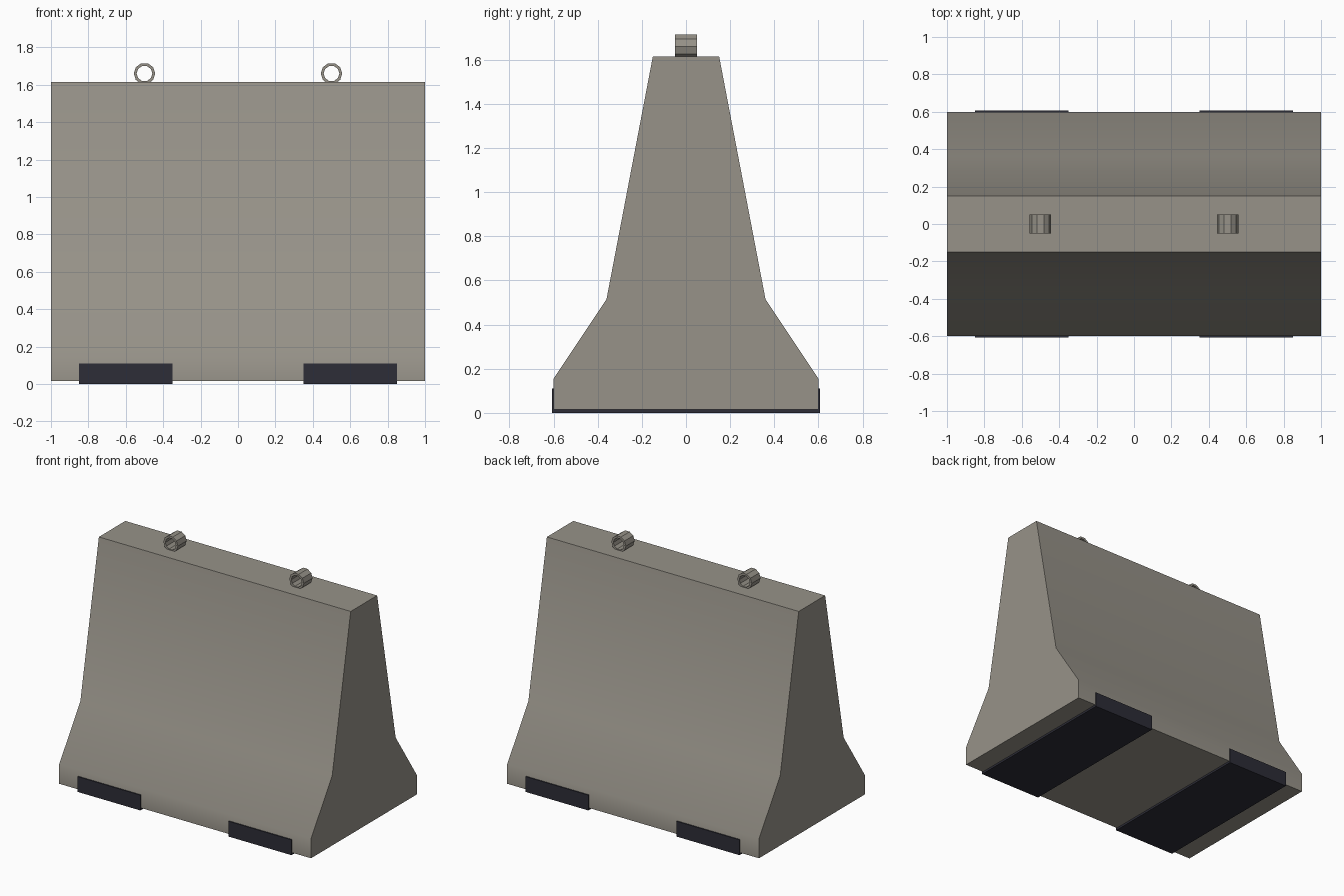
import bpy, bmesh, math
from mathutils import Matrix

cube = bpy.data.objects.get("Cube")
if cube:
    bpy.data.objects.remove(cube, do_unlink=True)


def material(name, color):
    m = bpy.data.materials.new(name)
    m.use_nodes = True
    m.diffuse_color = color
    bsdf = m.node_tree.nodes["Principled BSDF"]
    bsdf.inputs["Base Color"].default_value = color
    bsdf.inputs["Roughness"].default_value = 0.9
    return m


concrete = material("concrete_grey", (0.31, 0.29, 0.25, 1))
rubber = material("dark_rubber", (0.026, 0.026, 0.038, 1))


def make_object(name, bm, mat):
    bmesh.ops.recalc_face_normals(bm, faces=bm.faces[:])
    mesh = bpy.data.meshes.new(name)
    bm.to_mesh(mesh)
    bm.free()
    mesh.materials.append(mat)
    ob = bpy.data.objects.new(name, mesh)
    bpy.context.scene.collection.objects.link(ob)
    return ob


# Barrier body: half profile mirrored across y, extruded along x
half = [(0.6, 0.015), (0.6, 0.155), (0.36, 0.515), (0.15, 1.615)]
profile = half + [(-y, z) for y, z in reversed(half)]
bm = bmesh.new()
face = bm.faces.new([bm.verts.new((-1, y, z)) for y, z in profile])
ext = bmesh.ops.extrude_face_region(bm, geom=[face], use_keep_orig=True)
bmesh.ops.translate(bm, vec=(2, 0, 0),
                    verts=[v for v in ext["geom"] if isinstance(v, bmesh.types.BMVert)])
body = make_object("barrier_body", bm, concrete)
bpy.ops.object.select_all(action='DESELECT')
body.select_set(True)
bpy.context.view_layer.objects.active = body
bpy.ops.object.shade_smooth_by_angle(angle=math.radians(40))


# Lifting ring: faceted tube running front to back
def lifting_ring(name, x, sides=10, outer=0.0575, inner=0.042, depth=0.1):
    bm = bmesh.new()
    loops = []
    for radius, y in ((outer, -depth / 2), (outer, depth / 2),
                      (inner, depth / 2), (inner, -depth / 2)):
        angles = [math.tau * i / sides for i in range(sides)]
        loops.append([bm.verts.new((x + radius * math.cos(a), y,
                                    1.66 + radius * math.sin(a))) for a in angles])
    for k in range(4):
        a, b = loops[k], loops[(k + 1) % 4]
        for i in range(sides):
            j = (i + 1) % sides
            bm.faces.new((a[i], a[j], b[j], b[i]))
    make_object(name, bm, concrete)


# Rubber foot: slab passing under the body and lapping up both sides
def foot_pad(name, x):
    bm = bmesh.new()
    bmesh.ops.create_cube(bm, size=1, matrix=Matrix.Translation((x, 0, 0.055))
                          @ Matrix.Diagonal((0.5, 1.215, 0.11, 1)))
    make_object(name, bm, rubber)


for side, sign in (("left", 1), ("right", -1)):
    lifting_ring("lifting_ring_" + side, 0.5 * sign)
    foot_pad("foot_pad_" + side, 0.6 * sign)
